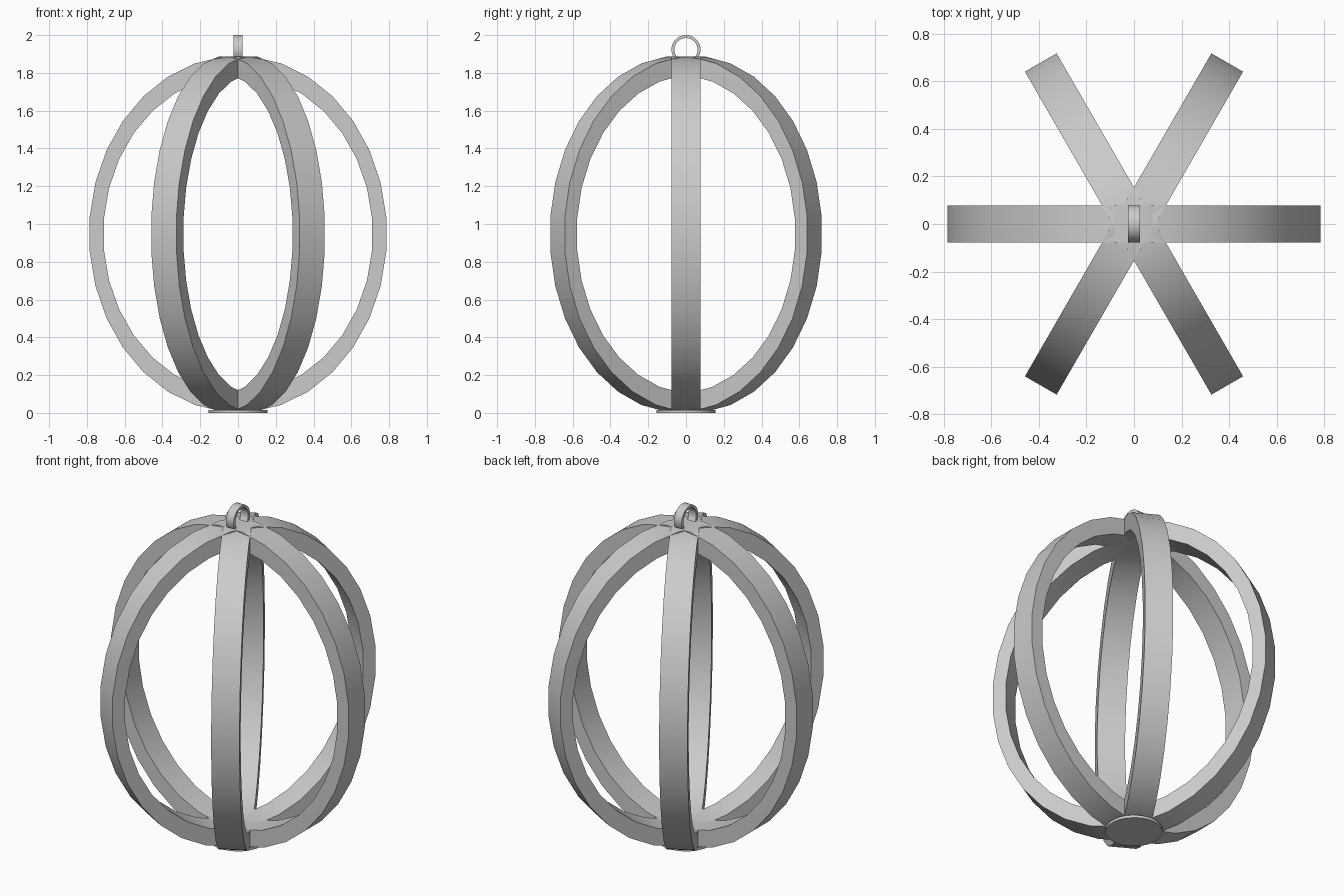
import bpy, bmesh, math
from mathutils import Matrix

cube = bpy.data.objects.get("Cube")
if cube:
    bpy.data.objects.remove(cube)

grey = bpy.data.materials.new("plain_grey")
grey.use_nodes = True
colour = (0.6, 0.6, 0.6, 1)
grey.diffuse_color = colour
grey.node_tree.nodes["Principled BSDF"].inputs["Base Color"].default_value = colour


def finish(name, bm):
    bmesh.ops.recalc_face_normals(bm, faces=bm.faces)
    mesh = bpy.data.meshes.new(name)
    bm.to_mesh(mesh)
    bm.free()
    mesh.materials.append(grey)
    obj = bpy.data.objects.new(name, mesh)
    bpy.context.collection.objects.link(obj)
    bpy.ops.object.select_all(action="DESELECT")
    obj.select_set(True)
    bpy.context.view_layer.objects.active = obj
    bpy.ops.object.shade_smooth_by_angle(angle=math.radians(30))
    return obj


def band(name, outer, inner, half_width, centre_z, turn, sides=32):
    """Upright elliptical hoop with a rectangular section and a flat top facet."""
    bm = bmesh.new()
    step = math.tau / sides
    flat = math.cos(step / 2)
    section = ((outer, -half_width), (outer, half_width),
               (inner, half_width), (inner, -half_width))
    loops = []
    for i in range(sides):
        a = (i + 0.5) * step
        loops.append([bm.verts.new((r[0] / flat * math.cos(a), y,
                                    r[1] / flat * math.sin(a)))
                      for r, y in section])
    for i in range(sides):
        p, q = loops[i], loops[(i + 1) % sides]
        for j in range(4):
            k = (j + 1) % 4
            bm.faces.new((p[j], q[j], q[k], p[k]))
    bm.transform(Matrix.Translation((0, 0, centre_z)) @ Matrix.Rotation(turn, 4, "Z"))
    return finish(name, bm)


# Three crossing hoops form the open cage
for i in range(3):
    band(f"cage_hoop_{i + 1}", (0.785, 0.94), (0.71, 0.84), 0.077, 0.946,
         i * math.pi / 3)

# Small hanging loop, partly sunk into the top
band("hanging_loop", (0.077, 0.077), (0.061, 0.061), 0.025, 1.923, math.pi / 2)

# Thin round base plate
bm = bmesh.new()
bmesh.ops.create_cone(bm, cap_ends=True, segments=32, radius1=0.155, radius2=0.155,
                      depth=0.016, matrix=Matrix.Translation((0, 0, 0.008)))
finish("base_plate", bm)
